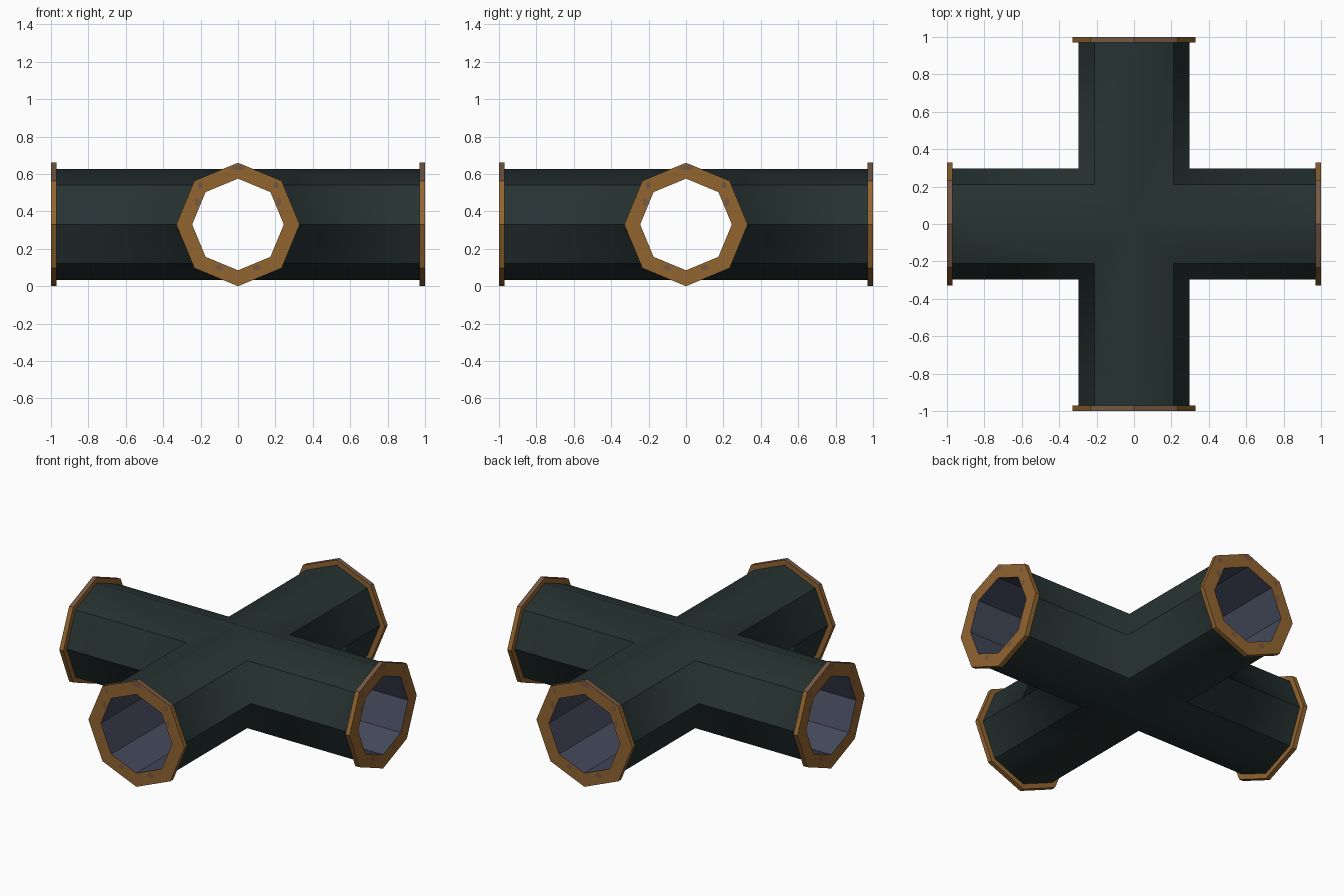
import bpy, bmesh, math
from mathutils import Matrix, Vector

if "Cube" in bpy.data.objects:
    bpy.data.objects.remove(bpy.data.objects["Cube"])

Z = 0.33           # height of the pipe axis
R_RIM, R_PIPE, R_BORE = 0.33, 0.297, 0.245
D_BACK, D_FACE = 0.97, 0.9985
TURNS = [Matrix.Rotation(k * math.pi / 2, 4, 'Z') for k in range(4)]


def material(name, rgb):
    m = bpy.data.materials.new(name)
    m.diffuse_color = (*rgb, 1)
    m.use_nodes = True
    m.node_tree.nodes["Principled BSDF"].inputs["Base Color"].default_value = m.diffuse_color
    return m


pipe_mat = material("dark green metal", (0.019, 0.032, 0.031))
bore_mat = material("blue grey lining", (0.058, 0.068, 0.105))
ochre_mat = material("ochre paint", (0.290, 0.130, 0.030))
rust_mat = material("worn brown", (0.180, 0.098, 0.058))


def finish(name, bm, mats):
    mesh = bpy.data.meshes.new(name)
    bm.to_mesh(mesh)
    bm.free()
    for m in mats:
        mesh.materials.append(m)
    obj = bpy.data.objects.new(name, mesh)
    bpy.context.collection.objects.link(obj)
    return obj


def octagon(r, j):
    a = j * math.pi / 4
    return r * math.cos(a), r * math.sin(a)


def add_face(bm, pts, outward, turn):
    """Face from local points, wound so that it looks along outward."""
    f = bm.faces.new([bm.verts.new(turn @ Vector(p)) for p in pts])
    f.normal_update()
    if f.normal.dot(turn @ Vector(outward)) < 0:
        f.normal_flip()
    return f


def cross_tube(name, r, end, side, mat, smooth):
    """Four octagonal arms mitred together along the diagonals."""
    bm = bmesh.new()
    for turn in TURNS:
        for j in range(8):
            (u0, h0), (u1, h1) = octagon(r, j), octagon(r, j + 1)
            out = (0, side * (u0 + u1), side * (h0 + h1))
            f = add_face(bm, [(abs(u0), u0, Z + h0), (end, u0, Z + h0),
                              (end, u1, Z + h1), (abs(u1), u1, Z + h1)], out, turn)
            f.smooth = smooth
    bmesh.ops.remove_doubles(bm, verts=bm.verts, dist=1e-4)
    # lengthwise edges stay crisp, except the top and bottom ridges
    for e in bm.edges:
        d = e.verts[1].co - e.verts[0].co
        lengthwise = min(abs(d.x), abs(d.y)) < 1e-4 and abs(d.z) < 1e-4
        mid_h = abs(e.verts[0].co.z - Z)
        if lengthwise and mid_h < r * 0.9:
            e.smooth = False
    return finish(name, bm, [mat])


cross_tube("outer_pipe", R_PIPE, D_BACK, 1, pipe_mat, True)
cross_tube("inner_lining", R_BORE, D_FACE, -1, bore_mat, False)

# wear patches on the flange face: across, height, half width, half height
PATCHES = [(0, 0.633, 0.038, 0.015)]
for s in (-1, 1):
    PATCHES += [(s * 0.203, 0.54, 0.014, 0.018),
                (s * 0.218, 0.45, 0.013, 0.024),
                (s * 0.10, 0.098, 0.022, 0.016)]

for turn, side in zip(TURNS, ("right", "back", "left", "front")):
    # end flange: rim, front ring and back ring
    bm = bmesh.new()
    for j in range(8):
        (c0, s0), (c1, s1) = octagon(1, j), octagon(1, j + 1)

        def p(d, r, c, s):
            return (d, r * c, Z + r * s)
        rim = add_face(bm, [p(D_BACK, R_RIM, c0, s0), p(D_FACE, R_RIM, c0, s0),
                            p(D_FACE, R_RIM, c1, s1), p(D_BACK, R_RIM, c1, s1)],
                       (0, c0 + c1, s0 + s1), turn)
        rim.material_index = 1 if s0 + s1 > 1.5 else 0   # worn top facets
        for d, r, out in ((D_FACE, R_BORE, 1), (D_BACK, R_PIPE, -1)):
            add_face(bm, [p(d, r, c0, s0), p(d, R_RIM, c0, s0),
                          p(d, R_RIM, c1, s1), p(d, r, c1, s1)], (out, 0, 0), turn)
    bmesh.ops.remove_doubles(bm, verts=bm.verts, dist=1e-4)
    finish(side + "_flange", bm, [ochre_mat, rust_mat])

    # thin wear patches
    bm = bmesh.new()
    for u, h, w, t in PATCHES:
        pts = []
        for i in range(8):
            c, s = octagon(1, i + 0.5)
            pts.append((1.0, u + w * c, h + t * s))
        add_face(bm, pts, (1, 0, 0), turn)
    finish(side + "_flange_wear", bm, [rust_mat])
